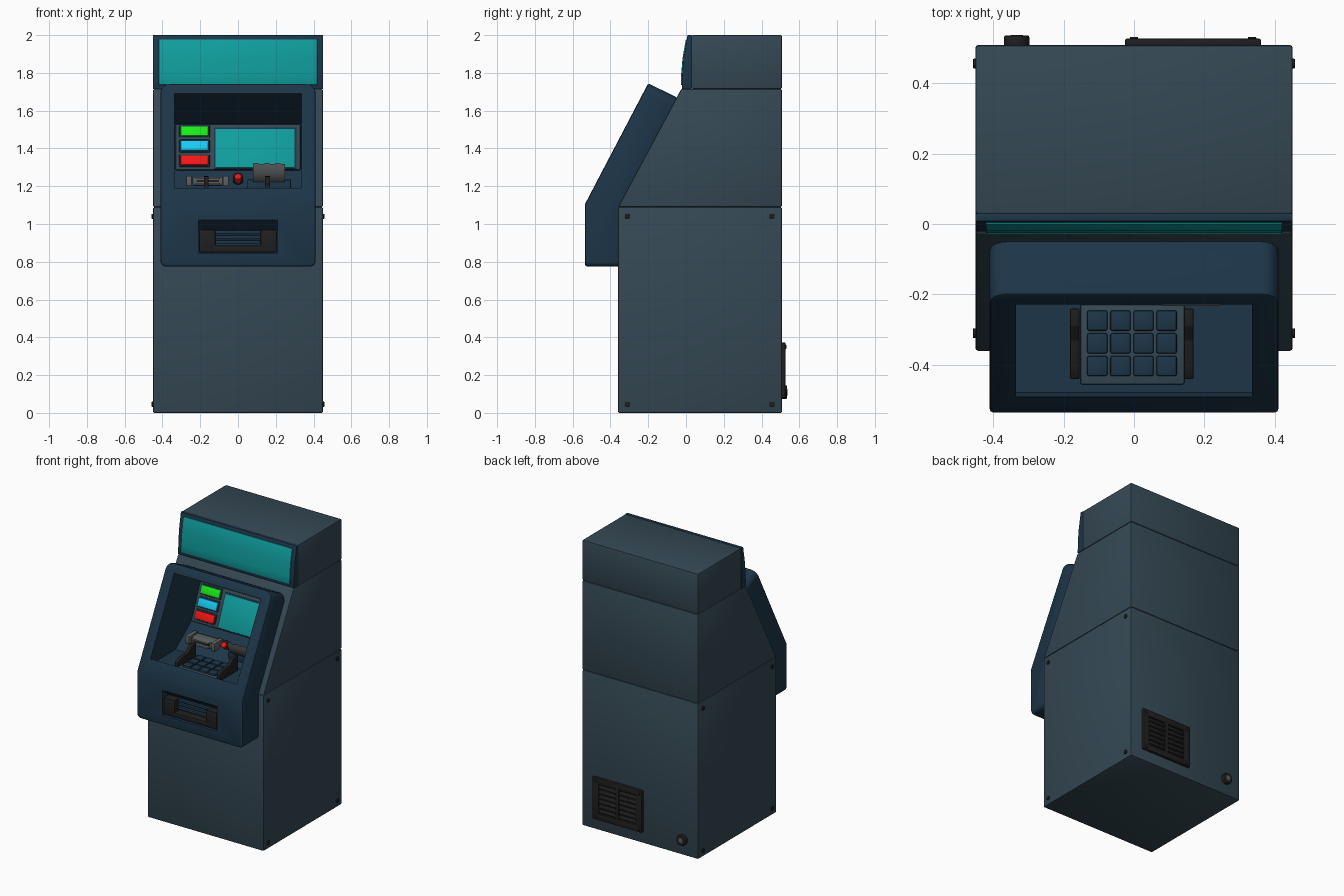
import bpy, bmesh, math
from mathutils import Matrix

if "Cube" in bpy.data.objects:
    bpy.data.objects.remove(bpy.data.objects["Cube"])


def material(name, rgb):
    m = bpy.data.materials.new(name)
    m.diffuse_color = (*rgb, 1)
    m.use_nodes = True
    m.node_tree.nodes["Principled BSDF"].inputs["Base Color"].default_value = m.diffuse_color
    return m


STEEL = material("steel_blue", (0.035, 0.065, 0.088))
NAVY = material("navy", (0.012, 0.036, 0.065))
BLACK = material("black", (0.014, 0.014, 0.014))
GREY = material("grey", (0.11, 0.12, 0.12))
TEAL = material("teal", (0.005, 0.34, 0.34))
GREEN = material("green", (0.01, 0.85, 0.01))
CYAN = material("cyan", (0.01, 0.6, 0.9))
RED = material("red", (0.9, 0.008, 0.008))


def finish(name, bm, mat, bevel=0.0, cutters=()):
    bmesh.ops.recalc_face_normals(bm, faces=bm.faces)
    me = bpy.data.meshes.new(name)
    bm.to_mesh(me)
    bm.free()
    ob = bpy.data.objects.new(name, me)
    bpy.context.collection.objects.link(ob)
    me.materials.append(mat)
    bpy.ops.object.select_all(action='DESELECT')
    bpy.context.view_layer.objects.active = ob
    ob.select_set(True)
    if bevel:
        b = ob.modifiers.new("bevel", 'BEVEL')
        b.width, b.segments, b.limit_method = bevel, 2, 'ANGLE'
        bpy.ops.object.modifier_apply(modifier=b.name)
    for c in cutters:
        m = ob.modifiers.new("cut", 'BOOLEAN')
        m.operation, m.solver, m.object = 'DIFFERENCE', 'EXACT', c
        m.material_mode = 'TRANSFER'
        bpy.ops.object.modifier_apply(modifier=m.name)
    bpy.ops.object.shade_smooth_by_angle(angle=math.radians(35))
    return ob


def prism(name, profile, x0, x1, mat, bevel=0.0, rounds=None, cutters=()):
    """Side profile (y, z) extruded along x; rounds = {profile edge: corner radius}."""
    bm = bmesh.new()
    n = len(profile)
    a = [bm.verts.new((x0, y, z)) for y, z in profile]
    b = [bm.verts.new((x1, y, z)) for y, z in profile]
    bm.faces.new(a)
    bm.faces.new(b[::-1])
    for i in range(n):
        j = (i + 1) % n
        bm.faces.new((a[i], b[i], b[j], a[j]))
    jobs = [([bm.edges.get((s[i], s[(i + 1) % n])) for s in (a, b)], r)
            for i, r in (rounds or {}).items()]
    for edges, r in jobs:
        bmesh.ops.bevel(bm, geom=edges, offset=r, segments=5, profile=0.5, affect='EDGES')
    return finish(name, bm, mat, bevel, cutters)


def box(name, x, y, z, mat, bevel=0.003, tilt=0.0):
    """Box from three (min, max) ranges, optionally tilted about x."""
    bm = bmesh.new()
    size = [r[1] - r[0] for r in (x, y, z)]
    mid = [sum(r) / 2 for r in (x, y, z)]
    mat4 = Matrix.Translation(mid) @ Matrix.Rotation(tilt, 4, 'X') @ Matrix.Diagonal((*size, 1))
    bmesh.ops.create_cube(bm, size=1, matrix=mat4)
    return finish(name, bm, mat, bevel)


def disc(name, pos, r, depth, axis, mat, bevel=0.003, turn=90):
    bm = bmesh.new()
    mat4 = Matrix.Translation(pos) @ Matrix.Rotation(math.radians(turn), 4, axis)
    bmesh.ops.create_cone(bm, cap_ends=True, segments=20, radius1=r, radius2=r,
                          depth=depth, matrix=mat4)
    return finish(name, bm, mat, bevel)


# Cutters for the user recess and the cash tray
recess = prism("recess_cutter", [(-0.579, 1.236), (-0.49, 1.19), (-0.478, 1.15), (-0.215, 1.15),
               (-0.04, 1.28), (0.075, 1.53), (-0.229, 1.69), (-0.318, 1.736)],
               -0.335, 0.335, NAVY, rounds={5: 0.03, 6: 0.03} and None)
tray = prism("tray_cutter", [(-0.57, 0.845), (-0.57, 1.02), (-0.535, 1.02), (-0.475, 0.97),
             (-0.46, 0.845)], -0.21, 0.21, NAVY)

# Cabinet
box("lower_cabinet", (-0.45, 0.45), (-0.36, 0.508), (0, 1.09), STEEL, 0.008)
prism("middle_cabinet", [(-0.36, 1.09), (0.508, 1.09), (0.508, 1.715), (-0.025, 1.715)],
      -0.45, 0.45, STEEL, 0.008, cutters=[recess])
box("top_cabinet", (-0.45, 0.45), (0.028, 0.508), (1.715, 2.0), STEEL, 0.008)

# Hood around the recess
prism("hood", [(-0.535, 0.775), (-0.535, 1.105), (-0.2, 1.745), (-0.045, 1.668),
      (-0.34, 1.08), (-0.34, 0.775)], -0.41, 0.41, NAVY, 0.011,
      rounds={2: 0.05, 5: 0.028}, cutters=[recess, tray])
for c in (recess, tray):
    bpy.data.objects.remove(c)

# Illuminated header
prism("header_frame", [(0.03, 1.715), (-0.022, 1.715), (-0.021, 1.78), (-0.013, 1.88),
      (0.008, 2.0), (0.03, 2.0)], -0.45, 0.45, NAVY, 0.003)
prism("header_panel", [(0.02, 1.737), (-0.027, 1.737), (-0.026, 1.79), (-0.018, 1.88),
      (-0.001, 1.977), (0.02, 1.977)], -0.42, 0.42, TEAL, 0.002)

# Tilted console with screen and side buttons
TILT = math.atan(0.408)


def on_console(name, x, z, out, mat, bevel=0.004):
    zc, h = sum(z) / 2, (z[1] - z[0]) / math.cos(TILT)
    y = -0.05 + (zc - 1.28) * 0.408
    return box(name, x, (y - out, y + 0.035), (zc - h / 2, zc + h / 2), mat, bevel, -TILT)


on_console("console", (-0.333, 0.333), (1.28, 1.525), 0.0, STEEL, 0.012)
on_console("screen_bezel", (-0.128, 0.31), (1.283, 1.505), 0.004, NAVY, 0.003)
on_console("screen", (-0.12, 0.30), (1.29, 1.497), 0.007, TEAL)
for label, z, m in (("green", 1.484, GREEN), ("cyan", 1.407, CYAN), ("red", 1.33, RED)):
    on_console(f"{label}_surround", (-0.312, -0.149), (z - 0.033, z + 0.033), 0.005, NAVY)
    on_console(f"{label}_button", (-0.304, -0.157), (z - 0.026, z + 0.026), 0.013, m, 0.006)

# Card reader, indicator and receipt printer
box("card_reader", (-0.24, -0.08), (-0.175, -0.1), (1.205, 1.25), GREY, 0.004)
for z in (1.212, 1.243):
    box("card_reader_lip", (-0.225, -0.095), (-0.195, -0.12), (z - 0.006, z + 0.006), GREY)
box("card_slot", (-0.22, -0.1), (-0.178, -0.12), (1.222, 1.233), BLACK, 0)
for x in (-0.26, -0.065):
    box("card_reader_end", (x - 0.015, x + 0.015), (-0.19, -0.09), (1.2, 1.255), GREY, 0.004)
disc("indicator_ring", (0, -0.125, 1.236), 0.027, 0.05, 'X', BLACK, turn=50)
disc("indicator", (0, -0.145, 1.241), 0.02, 0.04, 'X', RED, 0.006, turn=50)
box("receipt_printer", (0.05, 0.28), (-0.18, -0.08), (1.17, 1.235), NAVY, 0.005)

# Receipt with a wavy torn edge
path = [(-0.17, 1.215), (-0.2, 1.235), (-0.22, 1.265), (-0.23, 1.295), (-0.233, 1.32)]
bm = bmesh.new()
rows = []
for i in range(15):
    x = 0.08 + 0.168 * i / 14
    rows.append([bm.verts.new((x, y, z + (0.004 * math.sin(i * 1.3) if k == 4 else 0)))
                 for k, (y, z) in enumerate(path)])
for p, q in zip(rows, rows[1:]):
    for k in range(4):
        bm.faces.new((p[k], q[k], q[k + 1], p[k + 1]))
bmesh.ops.recalc_face_normals(bm, faces=bm.faces)
bmesh.ops.solidify(bm, geom=bm.faces[:], thickness=0.002)
finish("receipt", bm, GREY)

# Keypad with guards
box("keypad_plate", (-0.152, 0.143), (-0.455, -0.228), (1.145, 1.168), STEEL, 0.005)
for i in range(4):
    for j in range(3):
        x, y = -0.104 + 0.0655 * i, -0.403 + 0.0645 * j
        box("key", (x - 0.029, x + 0.029), (y - 0.029, y + 0.029), (1.16, 1.182), NAVY, 0.006)
for x in (-0.168, 0.156):
    prism("keypad_guard", [(-0.44, 1.145), (-0.44, 1.195), (-0.41, 1.21), (-0.33, 1.215),
          (-0.29, 1.25), (-0.24, 1.255), (-0.24, 1.145)], x - 0.013, x + 0.013, BLACK, 0.003)

# Cash tray surround and slats
for s in (-1, 1):
    xs = sorted((s * 0.12, s * 0.207))
    box("tray_arm", xs, (-0.53, -0.455), (0.85, 0.97), BLACK, 0.008)
box("tray_bar", (-0.207, 0.207), (-0.53, -0.455), (0.85, 0.886), BLACK, 0.008)
for z in (0.905, 0.932, 0.958):
    box("tray_slat", (-0.125, 0.125), (-0.495, -0.455), (z - 0.009, z + 0.009), NAVY, 0.004)

# Side screws
for s in (-1, 1):
    for y in (-0.31, 0.455):
        for z in (0.045, 1.04):
            disc("side_screw", (s * 0.45, y, z), 0.014, 0.014, 'Y', BLACK)

# Rear vent: backing, frame, slats and screws
box("vent_backing", (-0.02, 0.36), (0.5, 0.511), (0.08, 0.37), BLACK)
for z in (0.1, 0.35):
    box("vent_rail", (-0.025, 0.36), (0.505, 0.526), (z - 0.022, z + 0.022), BLACK, 0.004)
for x, w in ((0.0, 0.025), (0.168, 0.014), (0.335, 0.025)):
    box("vent_post", (x - w, x + w), (0.505, 0.526), (0.08, 0.37), BLACK, 0.004)
for x in ((0.02, 0.158), (0.178, 0.315)):
    for i in range(6):
        z = 0.141 + 0.0335 * i
        box("vent_slat", x, (0.509, 0.521), (z - 0.012, z + 0.012), BLACK, 0.002, 0.35)
for x in (0.0, 0.335):
    for z in (0.1, 0.35):
        disc("vent_screw", (x, 0.526, z), 0.012, 0.01, 'X', BLACK)

# Rear cable socket
disc("socket_ring", (-0.333, 0.517, 0.11), 0.036, 0.036, 'X', BLACK, 0.005)
disc("socket_core", (-0.333, 0.53, 0.11), 0.018, 0.014, 'X', GREY, 0.003)
